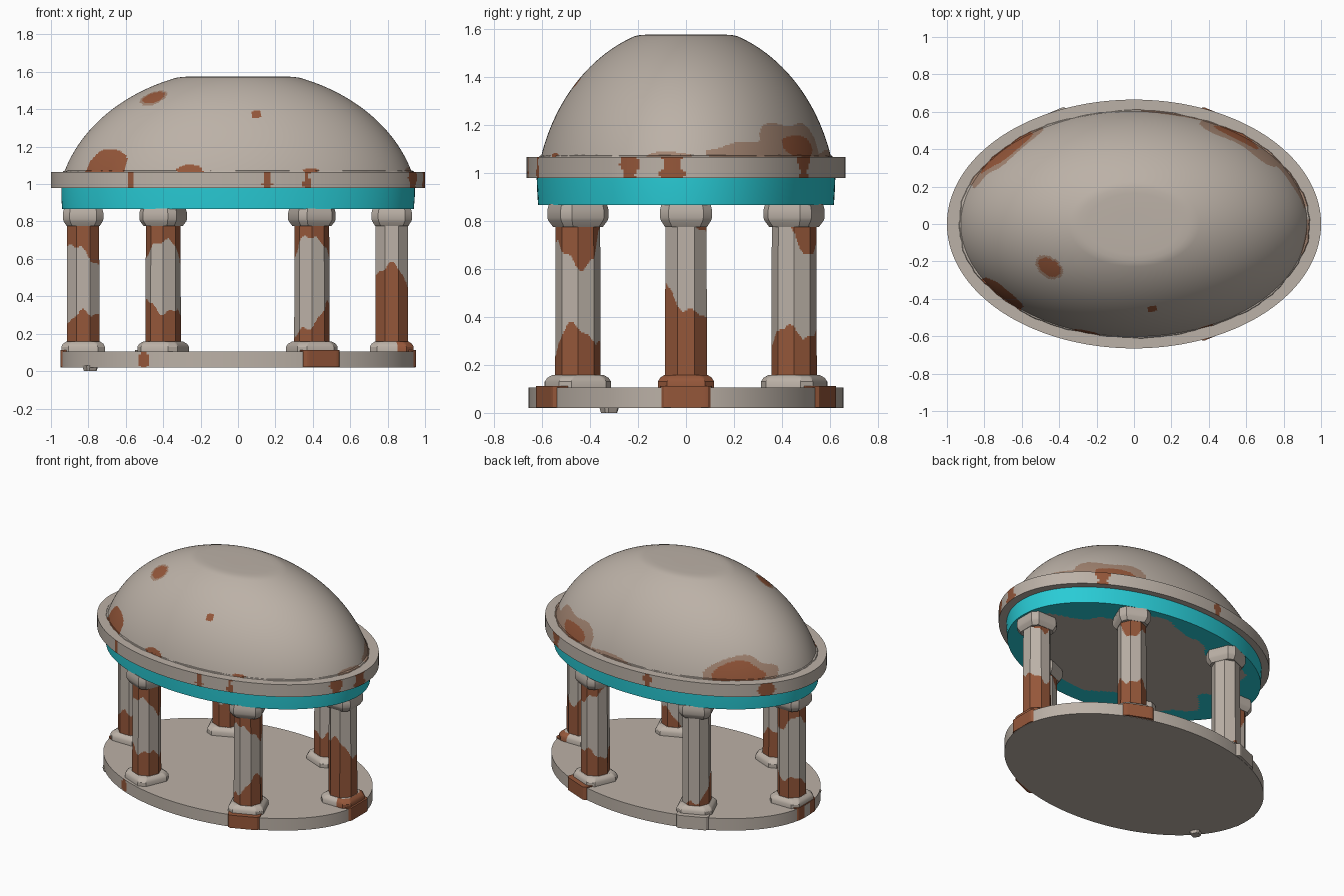
import bpy, bmesh, math
from math import sin, cos, pi, radians, sqrt, atan2

if "Cube" in bpy.data.objects:
    bpy.data.objects.remove(bpy.data.objects["Cube"])


def material(name, rgb):
    m = bpy.data.materials.new(name)
    m.diffuse_color = (*rgb, 1)
    m.use_nodes = True
    m.node_tree.nodes["Principled BSDF"].inputs["Base Color"].default_value = m.diffuse_color
    return m


MATS = [material("pale_stone", (0.50, 0.44, 0.385)),
        material("teal_band", (0.022, 0.60, 0.67)),
        material("rust_stain", (0.30, 0.095, 0.042)),
        material("faded_stain", (0.36, 0.23, 0.165))]
STONE, TEAL, RUST, FADED = range(4)


def stack(name, rings, rule):
    """Skin a list of point rings, cap both ends, colour faces by rule(centre, normal)."""
    bm = bmesh.new()
    vr = [[bm.verts.new(p) for p in r] for r in rings]
    n = len(vr[0])
    for a, b in zip(vr, vr[1:]):
        for i in range(n):
            j = (i + 1) % n
            bm.faces.new((a[i], a[j], b[j], b[i]))
    bm.faces.new(vr[0][::-1])
    bm.faces.new(vr[-1])
    bm.normal_update()
    for f in bm.faces:
        f.material_index = rule(f.calc_center_median(), f.normal)
    me = bpy.data.meshes.new(name)
    bm.to_mesh(me)
    bm.free()
    for m in MATS:
        me.materials.append(m)
    ob = bpy.data.objects.new(name, me)
    bpy.context.collection.objects.link(ob)
    bpy.ops.object.select_all(action='DESELECT')
    ob.select_set(True)
    bpy.context.view_layer.objects.active = ob
    bpy.ops.object.shade_smooth_by_angle(angle=radians(30))
    return ob


def oval(rx, ry, z, n=160):
    return [(rx * cos(2 * pi * i / n), ry * sin(2 * pi * i / n), z) for i in range(n)]


def cut_square(c, half, k, z, rot, n=96):
    """Square with cut corners (k=1 gives a regular octagon)."""
    pts = []
    for i in range(n):
        a = 2 * pi * i / n
        d = abs((a + pi / 4) % (pi / 2) - pi / 4)
        r = min(half / cos(d), k * half / cos(pi / 4 - d))
        pts.append((c[0] + r * cos(a + rot), c[1] + r * sin(a + rot), z))
    return pts


def near_angle(c, rx, ry, spans):
    """True where the oval angle in degrees is inside one of (middle, half width)."""
    a = math.degrees(atan2(c.y / ry, c.x / rx))
    return any(abs((a - m + 180) % 360 - 180) < w * (1 + .3 * sin(70 * c.z + m)) for m, w in spans)


# Floor slab with a small foot chip
stack("floor_slab", [oval(.95, .655, .02 + .085 * i / 10, 360) for i in range(11)],
      lambda c, n: RUST if abs(n.z) < .5 and near_angle(c, .95, .655, [(-122, 1.7)]) else STONE)
stack("foot_chip", [cut_square((-.79, -.32), .028, 1.18, 0, .5),
                    cut_square((-.79, -.32), .036, 1.18, .03, .5)], lambda c, n: STONE)

# Columns: name, x, y, low rust (height, swing, angle), high rust (height, swing, angle, lobes),
# plinth push, plinth colour
COLUMNS = [
    ("left_column", -.828, 0, (.30, .03, 0), (.65, -.06, -20, 1), .015, RUST),
    ("front_left_column", -.40, -.45, (.33, .03, 180), (.65, .07, -90, 2), None, STONE),
    ("front_right_column", .395, -.45, (.26, .09, 0), (.67, .07, -90, 2), .047, RUST),
    ("right_column", .822, 0, (.47, .09, -110), (.86, -.12, 60, 1), .024, RUST),
    ("back_left_column", -.40, .45, (.25, .10, -110), (.90, .03, 0, 1), .047, STONE),
    ("back_right_column", .395, .45, (.32, .02, 0), (.78, -.11, 65, 1), .047, RUST),
]
for name, x, y, (low, swing, ang), (high, hs, ha, lobes), push, pcol in COLUMNS:
    rot = atan2(y / .655 ** 2, x / .95 ** 2)

    def stain(c, n):
        a = atan2(c.y - y, c.x - x)
        wave = .025 * sin(3 * a + 7 * x) + .01 * sin(7 * a + 5 * y)
        if c.z < low + swing * cos(a - radians(ang)) + wave:
            return RUST
        return RUST if c.z > high + hs * cos(lobes * (a - radians(ha))) + wave else STONE

    ctr = (x, y)
    rows = [.15 + .64 * i / 90 for i in range(91)]
    stack(name + "_shaft", [cut_square(ctr, .0875 - .003 * (z - .15), 1.0, z, rot) for z in rows], stain)
    stack(name + "_base", [cut_square(ctr, h, 1.18, z, rot) for h, z in
                           ((.117, .10), (.117, .13), (.108, .146), (.09, .158))],
          lambda c, n: RUST if name == "right_column" and c.x > x + .03 else STONE)
    stack(name + "_capital", [cut_square(ctr, h, 1.18, z, rot) for h, z in
                              ((.088, .775), (.104, .80), (.108, .812), (.108, .845), (.102, .87))],
          lambda c, n: STONE)
    # Repaired plinth block breaking through the slab rim
    if push is not None:
        pc = (x + push * cos(rot), y + push * sin(rot))
        stack(name + "_plinth", [cut_square(pc, .106, 1.3, z, rot) for z in (.022, .112)],
              lambda c, n: pcol)


# Teal band with a worn stone ceiling
def band_colour(c, n):
    if n.z > -.5:
        return TEAL
    r, a = sqrt((c.x / .945) ** 2 + (c.y / .62) ** 2), atan2(c.y / .62, c.x / .945)
    return STONE if r < .78 + .09 * sin(5 * a + 1) + .05 * sin(11 * a) else TEAL


ceiling = [oval(.94 * t, .616 * t, .866) for t in [.5 + .5 * i / 30 for i in range(31)]]
stack("frieze_band", ceiling + [oval(.945, .62, .93), oval(.945, .622, .985)], band_colour)

# Cornice ring with scattered rust
SPANS = [(-125, 1), (-81, 1.2), (-68.3, 1), (-20.7, 3), (-5, 3.6), (47.5, 2.5), (99, 1.4), (150, 3.5)]
stack("cornice", [oval(1, .665, .978 + .087 * i / 10, 360) for i in range(11)],
      lambda c, n: RUST if abs(n.z) < .5 and near_angle(c, 1, .665, SPANS) else STONE)

# Flattened oval dome; stains are (x, y, z, width, height)
STAINS = [(-.46, -.25, 1.475, .07, .045), (.10, -.46, 1.38, .03, .026),
          (-.70, -.36, 1.10, .14, .085), (-.25, -.57, 1.07, .07, .035),
          (.38, -.53, 1.06, .05, .025), (-.68, .38, 1.10, .17, .075),
          (.55, .465, 1.11, .13, .05)]
FADES = [(.56, .44, 1.11, .26, .10), (.80, .27, 1.08, .22, .05), (.2, .58, 1.06, .22, .035),
         (.92, -.07, 1.06, .11, .03), (-.68, .38, 1.10, .25, .105), (-.46, -.25, 1.475, .085, .06)]


def inside(c, spots):
    wob = 1 + .16 * sin(23 * c.x + 9 * c.z) + .12 * sin(31 * c.y + 40 * c.z)
    return any(((c.x - x) ** 2 + (c.y - y) ** 2) / w ** 2 + ((c.z - z) / h) ** 2 < wob
               for x, y, z, w, h in spots)


def dome_colour(c, n):
    return RUST if inside(c, STAINS) else FADED if inside(c, FADES) else STONE


dome = [oval(.93 * .998, .605 * .998, 1.04, 360)]
for i in range(91):
    z = 1.06 + .508 * i / 90
    t = 1.04 * sqrt(1 - ((z - .851) / .763) ** 2)
    dome.append(oval(.93 * t, .605 * t, z, 360))
dome += [oval(.93 * t, .605 * t, z, 360) for t, z in ((.32, 1.573), (.27, 1.575), (.1, 1.575))]
stack("dome", dome, dome_colour)

# Crumbled mortar bead where the dome meets the cornice
bead = []
for k, z in ((1.0, 1.055), (1.014, 1.06), (1.006, 1.07), (.985, 1.075)):
    ring = []
    for i, (px, py, _) in enumerate(oval(.928 * k, .602 * k, z)):
        w = 1 + .005 * sin(i * 1.7) * sin(i * .61) + .004 * sin(i * .37)
        ring.append((px * w, py * w, z))
    bead.append(ring)
stack("dome_bead", bead, dome_colour)
